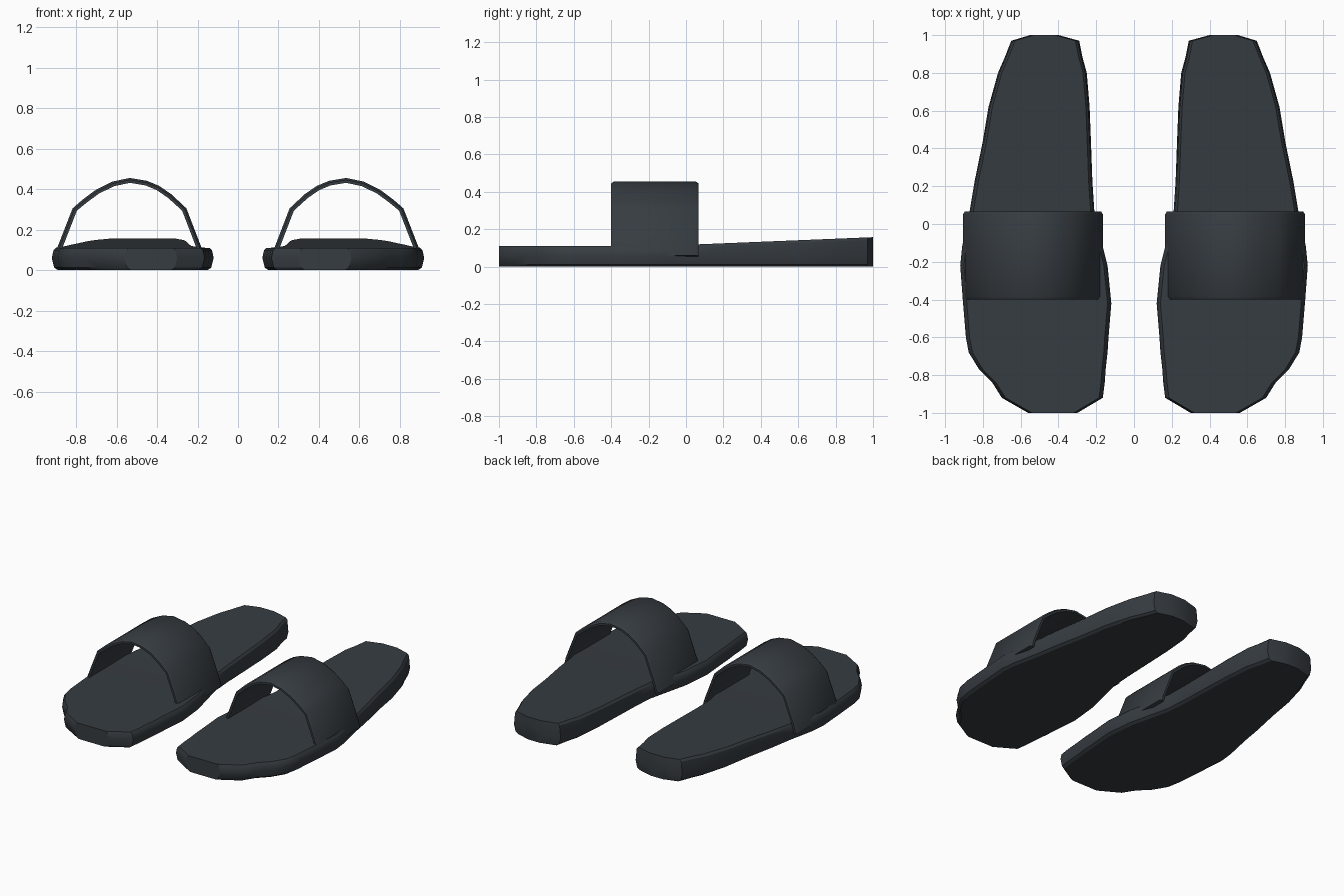
import bpy, bmesh, math

if "Cube" in bpy.data.objects:
    bpy.data.objects.remove(bpy.data.objects["Cube"])

rubber = bpy.data.materials.new("dark slate rubber")
rubber.diffuse_color = (0.037, 0.045, 0.053, 1)
rubber.use_nodes = True
rubber.node_tree.nodes["Principled BSDF"].inputs["Base Color"].default_value = rubber.diffuse_color


def finish(bm, name, angle):
    """Turn a bmesh into a shaded object with a mirrored partner."""
    bmesh.ops.recalc_face_normals(bm, faces=bm.faces)
    me = bpy.data.meshes.new(name)
    bm.to_mesh(me)
    bm.free()
    me.materials.append(rubber)
    ob = bpy.data.objects.new(name, me)
    bpy.context.collection.objects.link(ob)
    bpy.ops.object.select_all(action='DESELECT')
    ob.select_set(True)
    bpy.context.view_layer.objects.active = ob
    bpy.ops.object.shade_smooth_by_angle(angle=math.radians(angle))
    mod = ob.modifiers.new("pair", 'MIRROR')
    mod.use_mirror_merge = False
    return ob


def loft(sections):
    """Skin closed cross-sections and cap both ends."""
    bm = bmesh.new()
    rings = [[bm.verts.new(p) for p in s] for s in sections]
    n = len(rings[0])
    for a, b in zip(rings, rings[1:]):
        for i in range(n):
            j = (i + 1) % n
            bm.faces.new((a[i], a[j], b[j], b[i]))
    bm.faces.new(rings[0])
    bm.faces.new(rings[-1])
    return bm


# Sole outline: y, inner x, outer x, from toe to heel
outline = [
    (-1.0, 0.30, 0.56), (-0.92, 0.165, 0.70), (-0.84, 0.155, 0.75),
    (-0.77, 0.15, 0.82), (-0.68, 0.14, 0.875), (-0.60, 0.135, 0.89),
    (-0.42, 0.12, 0.905), (-0.22, 0.14, 0.92), (-0.12, 0.165, 0.91),
    (0.07, 0.21, 0.87), (0.22, 0.22, 0.845), (0.44, 0.228, 0.80),
    (0.62, 0.235, 0.77), (0.80, 0.25, 0.72), (0.88, 0.272, 0.685),
    (0.97, 0.29, 0.65), (1.0, 0.40, 0.55)]


def sole_section(y, xi, xo):
    top = 0.11 + 0.047 * max(0, (y + 0.15) / 1.15)
    levels = [(0.0, 0.03), (0.012, 0.012), (0.06, 0.0),
              (top - 0.014, 0.008), (top, 0.02)]
    return ([(xo - d, y, z) for z, d in levels] +
            [(xi + d, y, z) for z, d in reversed(levels)])


finish(loft([sole_section(*s) for s in outline]), "sole", 30)

# Strap arch: outer profile in x and z, sunk into the sole at both ends
arch = [(0.905, 0.06), (0.893, 0.11), (0.817, 0.305), (0.765, 0.35),
        (0.70, 0.398), (0.62, 0.437), (0.535, 0.455), (0.45, 0.441),
        (0.39, 0.416), (0.33, 0.375), (0.255, 0.305), (0.18, 0.11),
        (0.165, 0.06)]


def offset(path, d):
    """Shift the arch inward along its normals."""
    out = []
    for i, (x, z) in enumerate(path):
        a, b = path[max(i - 1, 0)], path[min(i + 1, len(path) - 1)]
        tx, tz = b[0] - a[0], b[1] - a[1]
        l = math.hypot(tx, tz)
        out.append((x + tz / l * -d, z + tx / l * d))
    return out


front, back, bevel = -0.40, 0.067, 0.016
rails = [(offset(arch, 0.024), front), (offset(arch, 0.01), front),
         (arch, front + bevel), (arch, back - bevel),
         (offset(arch, 0.01), back), (offset(arch, 0.024), back)]
finish(loft([[(r[i][0], y, r[i][1]) for r, y in rails]
             for i in range(len(arch))]), "strap", 32)
